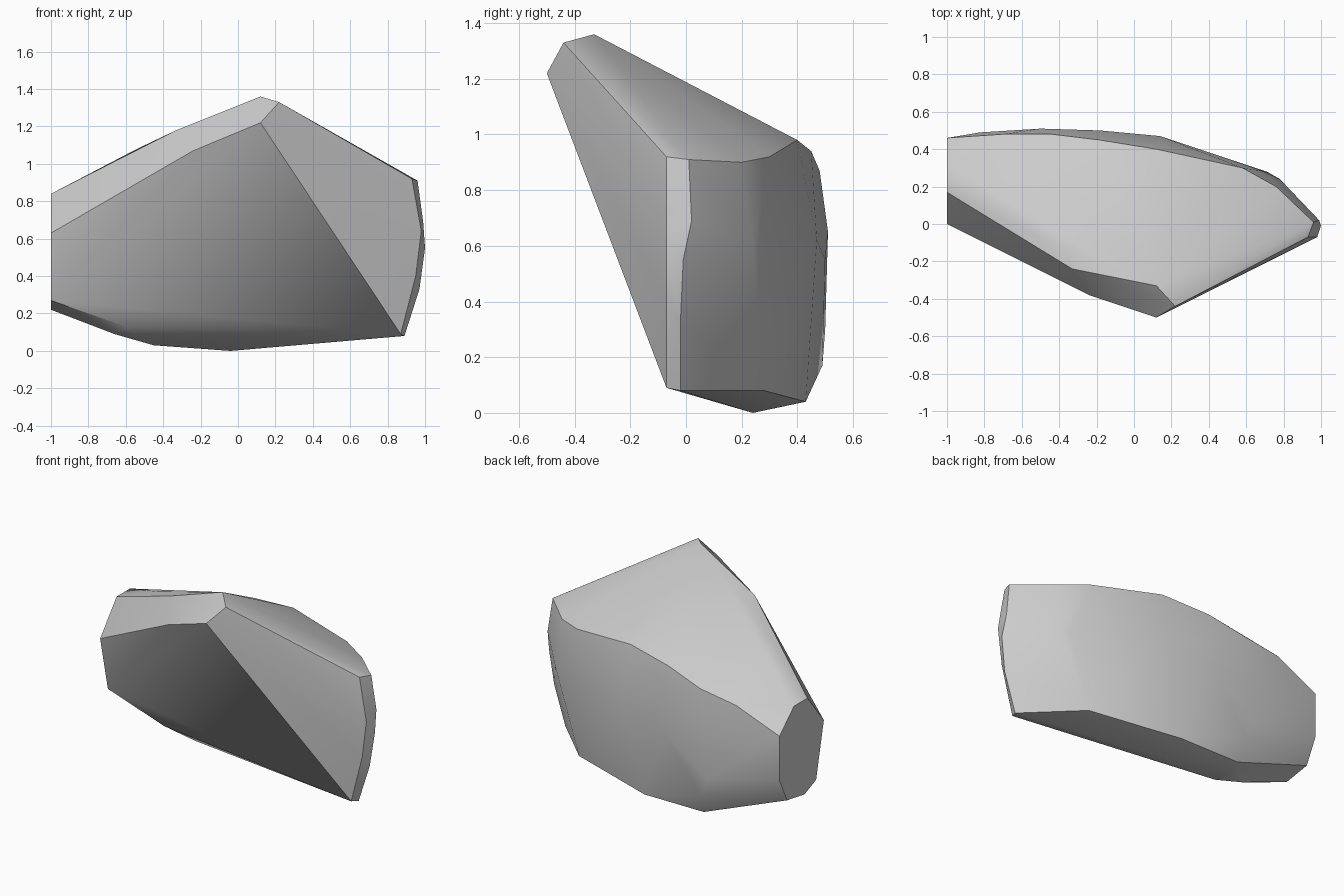
import bpy
import bmesh
from math import radians
from mathutils import Vector

default_cube = bpy.data.objects.get("Cube")
if default_cube:
    bpy.data.objects.remove(default_cube, do_unlink=True)


def make_material(name, colour):
    material = bpy.data.materials.new(name)
    material.use_nodes = True
    material.diffuse_color = colour
    shader = material.node_tree.nodes["Principled BSDF"]
    shader.inputs["Base Color"].default_value = colour
    return material


def hull_object(name, outlines, material):
    """Wrap corner outlines, given in hundredths of a unit, in a faceted stone."""
    bm = bmesh.new()
    for outline in outlines:
        for corner in outline:
            bm.verts.new(Vector(corner) / 100)
    hull = bmesh.ops.convex_hull(bm, input=bm.verts)
    # Drop corners that ended up inside the hull
    inside = [v for v in hull["geom_interior"] if isinstance(v, bmesh.types.BMVert)]
    bmesh.ops.delete(bm, geom=inside, context="VERTS")
    # Merge triangles that lie in one flat facet
    bmesh.ops.dissolve_limit(bm, angle_limit=radians(1), verts=bm.verts, edges=bm.edges)
    bmesh.ops.recalc_face_normals(bm, faces=bm.faces)
    mesh = bpy.data.meshes.new(name)
    bm.to_mesh(mesh)
    bm.free()
    mesh.materials.append(material)
    stone = bpy.data.objects.new(name, mesh)
    bpy.context.collection.objects.link(stone)
    return stone


# Peak and the bevelled ridge running down from it
peak = [(12, -50, 122), (22, -44, 133), (12, -33, 136)]
ridge = [(-24, -38, 107), (-33, -24, 118), (-54, -5, 108)]

# Narrow strip at the +x end: front edge, then back edge
strip_front = [(93, -7, 92), (98, -7, 64), (95, -7, 40), (87, -7, 9)]
strip_back = [(96, 1, 91), (99, 2, 69), (100, -1, 55), (97, -2, 33), (89, -2, 8)]

# Flat broken end at -x, as a y-z outline
end_profile = [(0, 63), (17, 84), (31, 84), (46, 70), (46, 41), (38, 25), (20, 22), (8, 27)]
broken_end = [(-100, y, z) for y, z in end_profile]

# Rim between the sloping top and the back
back_rim = [(76, 20, 90), (58, 30, 92), (12, 40, 98), (-19, 45, 94), (-44, 48, 87), (-70, 48, 83)]

# Gentle bulge of the back
back_bulge = [(78, 24, 60), (71, 28, 55), (14, 47, 62), (-18, 50, 55),
              (-50, 51, 65), (-50, 50, 30), (-82, 49, 55), (-45, 49, 17)]

# Shallow keel under the stone
keel = [(58, 28, 8), (0, 43, 4), (-43, 43, 4), (-4, 24, 0), (-45, 20, 3), (-66, 20, 9), (-60, 9, 13)]

grey_stone = make_material("grey stone", (0.6, 0.6, 0.6, 1))
outlines = [peak, ridge, strip_front, strip_back, broken_end, back_rim, back_bulge, keel]
boulder = hull_object("boulder", outlines, grey_stone)

# Soft shading over shallow facets, crisp main edges
bpy.ops.object.select_all(action="DESELECT")
boulder.select_set(True)
bpy.context.view_layer.objects.active = boulder
bpy.ops.object.shade_smooth_by_angle(angle=radians(30))
